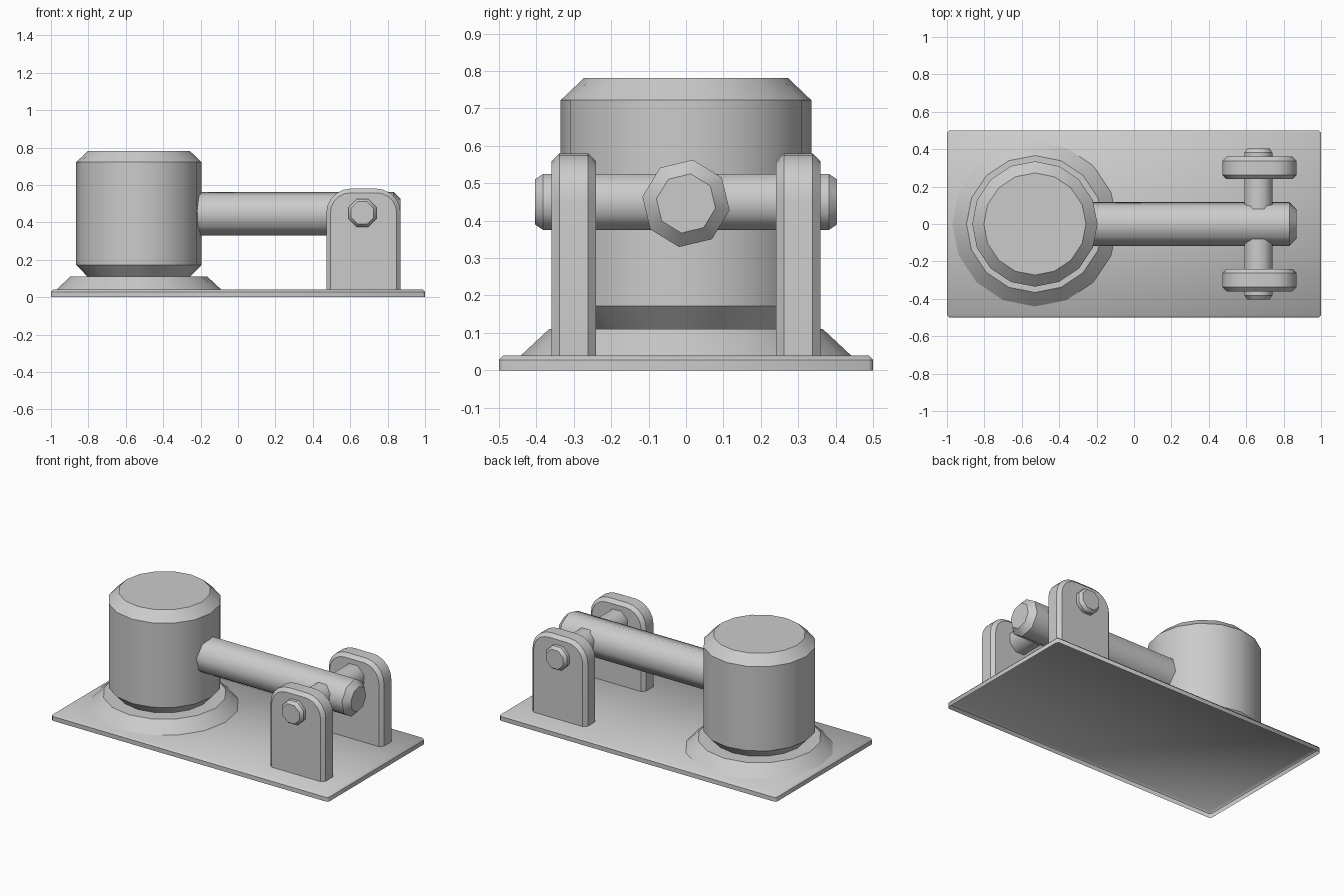
import bpy, bmesh
from math import sin, cos, pi, radians
from mathutils import Matrix, Vector

if "Cube" in bpy.data.objects:
    bpy.data.objects.remove(bpy.data.objects["Cube"])


def finish(name, bm):
    mesh = bpy.data.meshes.new(name)
    bm.to_mesh(mesh)
    bm.free()
    obj = bpy.data.objects.new(name, mesh)
    bpy.context.collection.objects.link(obj)
    return obj


def loft(name, rings, cap_start=True, open_bottom=False):
    """Skin a stack of closed rings, cap the ends and keep the ring edges sharp."""
    bm = bmesh.new()
    loops = [[bm.verts.new(p) for p in ring] for ring in rings]
    n = len(loops[0])
    for a, b in zip(loops, loops[1:]):
        for i in range(n):
            j = (i + 1) % n
            bm.faces.new((a[i], a[j], b[j], b[i])).smooth = True
    if cap_start:
        bm.faces.new(loops[0])
    bm.faces.new(loops[-1])
    for ring in loops:
        for i in range(n):
            bm.edges.get((ring[i], ring[(i + 1) % n])).smooth = False
    bmesh.ops.recalc_face_normals(bm, faces=bm.faces)
    if open_bottom:
        bm.normal_update()
        under = [f for f in bm.faces if f.normal.z < -0.99]
        bmesh.ops.delete(bm, geom=under, context='FACES')
    return finish(name, bm)


def lathe(name, profile, sides, matrix, phase=0.0, cap_start=True):
    """Turned part from (radius, height) pairs along the local z axis."""
    rings = []
    for r, h in profile:
        angles = [phase + 2 * pi * i / sides for i in range(sides)]
        rings.append([matrix @ Vector((r * cos(a), r * sin(a), h)) for a in angles])
    return loft(name, rings, cap_start)


# Base plate: a shallow tray, open underneath, with softly shaded chamfered top
bm = bmesh.new()
bmesh.ops.create_cube(bm, size=1, matrix=Matrix.Translation((0, 0, 0.02)) @ Matrix.Diagonal((2, 1, 0.04, 1)))
edges = [e for e in bm.edges if max(v.co.z for v in e.verts) > 0.03]
bmesh.ops.bevel(bm, geom=edges, offset=0.012, segments=1, affect='EDGES')
bm.normal_update()
bmesh.ops.delete(bm, geom=[f for f in bm.faces if f.normal.z < -0.9], context='FACES')
for f in bm.faces:
    f.smooth = True
for e in bm.edges:
    if all(0.02 < v.co.z < 0.035 for v in e.verts):
        e.smooth = False
finish("base_plate", bm)

# Drum and its sloped flange, turned as one piece and open where it meets the plate
lathe("drum", [(0.441, 0.04), (0.366, 0.11), (0.275, 0.11), (0.335, 0.172),
               (0.335, 0.722), (0.273, 0.781)], 16, Matrix.Translation((-0.53, 0, 0)), cap_start=False)

# Horizontal arm
along_x = Matrix.Translation((0, 0, 0.446)) @ Matrix.Rotation(pi / 2, 4, 'Y')
lathe("arm", [(0.118, -0.25), (0.118, 0.832), (0.08, 0.869)], 8, along_x, radians(36), cap_start=False)

# Cross pin through the arm and brackets
along_y = Matrix.Translation((0.665, 0, 0.45)) @ Matrix.Rotation(-pi / 2, 4, 'X')
lathe("cross_pin", [(0.065, -0.404), (0.081, -0.382), (0.081, 0.382), (0.065, 0.404)], 8, along_y, pi / 8)


# Round-topped brackets, chamfered on both faces, open where they meet the plate
def bracket_outline(y, inset):
    half, top, rad = 0.199 - inset, 0.58 - inset, 0.13 - inset
    pts = [(-half, 0.04), (half, 0.04)]
    for centre, start in ((half - rad, 0), (rad - half, 90)):
        for k in range(6):
            a = radians(start + 18 * k)
            pts.append((centre + rad * cos(a), top - rad + rad * sin(a)))
    return [(0.671 + x, y, z) for x, z in pts]


for side, label in ((-1, "front"), (1, "back")):
    layers = ((0.24, 0.022), (0.262, 0), (0.338, 0), (0.36, 0.022))
    loft(label + "_bracket", [bracket_outline(side * y, inset) for y, inset in layers], open_bottom=True)
